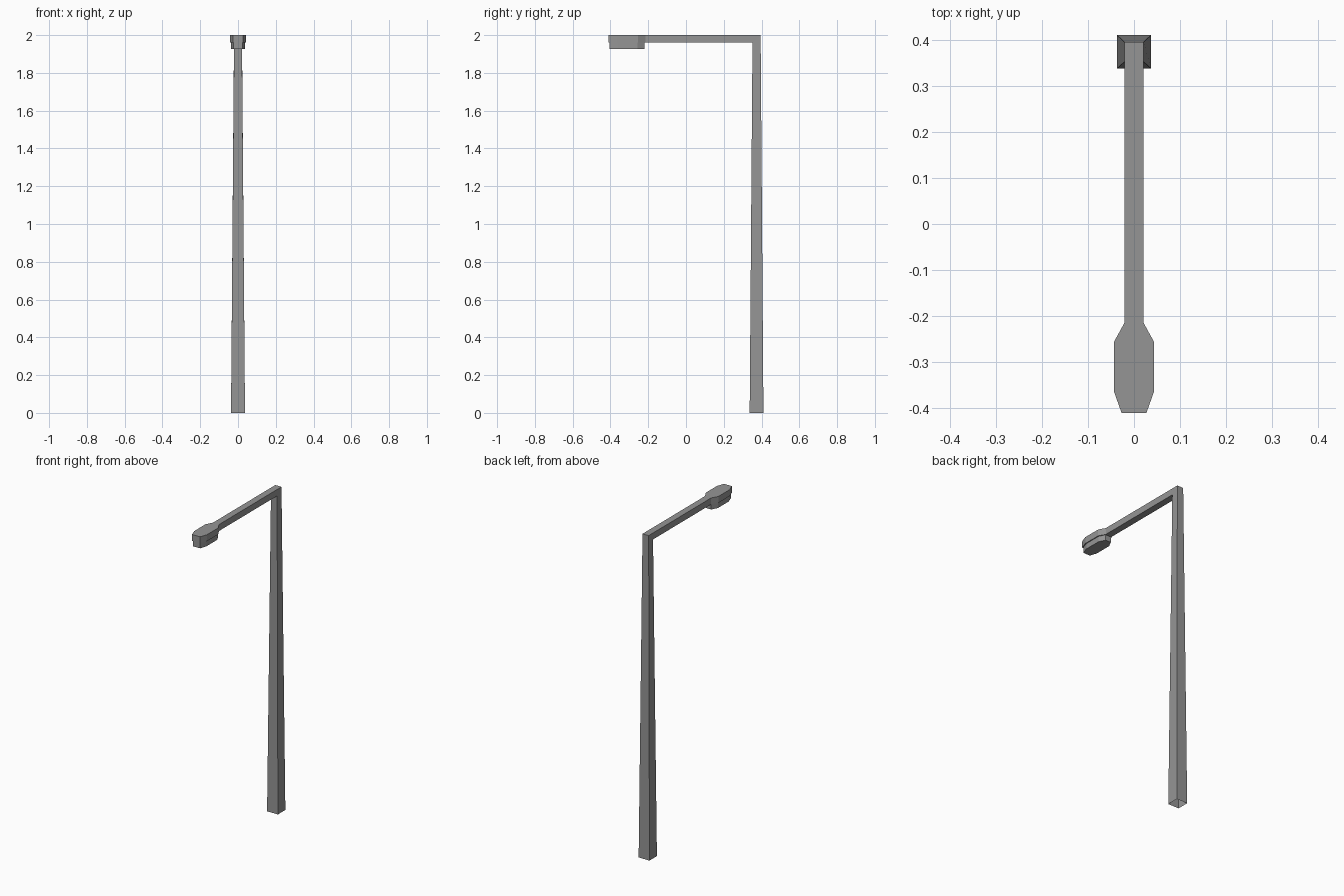
import bpy

if "Cube" in bpy.data.objects:
    bpy.data.objects.remove(bpy.data.objects["Cube"])

TOP, UNDER, LENS = 2.0, 1.96, 1.926   # heights of the arm top, arm underside, lamp glass

# Dark grey metal
metal = bpy.data.materials.new("dark_grey_metal")
metal.diffuse_color = (0.3, 0.3, 0.3, 1)
metal.use_nodes = True
metal.node_tree.nodes["Principled BSDF"].inputs["Base Color"].default_value = metal.diffuse_color


def loft(name, rings, cap_start=False, cap_end=False, skip=()):
    """Join equal-length closed rings with quads; skip holds (ring, side) left open."""
    n = len(rings[0])
    verts = [v for ring in rings for v in ring]
    faces = []
    for r in range(len(rings) - 1):
        for i in range(n):
            if (r, i) not in skip:
                j = (i + 1) % n
                faces.append((r * n + i, r * n + j, (r + 1) * n + j, (r + 1) * n + i))
    if cap_start:
        faces.append(tuple(reversed(range(n))))
    if cap_end:
        faces.append(tuple(range((len(rings) - 1) * n, len(rings) * n)))
    mesh = bpy.data.meshes.new(name)
    mesh.from_pydata(verts, [], faces)
    mesh.materials.append(metal)
    obj = bpy.data.objects.new(name, mesh)
    bpy.context.collection.objects.link(obj)
    return obj


def section(w, inner, outer):
    """Rectangular section from an inner and an outer (y, z) point."""
    return [(-w, *inner), (w, *inner), (w, *outer), (-w, *outer)]


# Tapered post, open at the ground, mitred into the horizontal arm
loft("post_and_arm", [
    section(0.037, (0.337, 0), (0.41, 0)),
    section(0.021, (0.352, UNDER), (0.395, TOP)),
    section(0.021, (-0.215, UNDER), (-0.215, TOP)),
])

# Lamp head outline: half profile (x, y) mirrored across the centre
half = [(0.021, -0.215), (0.043, -0.255), (0.043, -0.365), (0.027, -0.41)]
outline = [(-x, y) for x, y in half] + half[::-1]


def head_ring(z, sx=1.0, sy=1.0):
    mid = -0.3125
    return [(x * sx, mid + (y - mid) * sy, z) for x, y in outline]


# Housing with a slightly inset lamp glass below; open where the arm joins
loft("lamp_head", [
    head_ring(LENS, 0.88, 0.95),
    head_ring(UNDER, 0.88, 0.95),
    head_ring(UNDER),
    head_ring(TOP),
], cap_start=True, cap_end=True, skip={(2, 7)})
